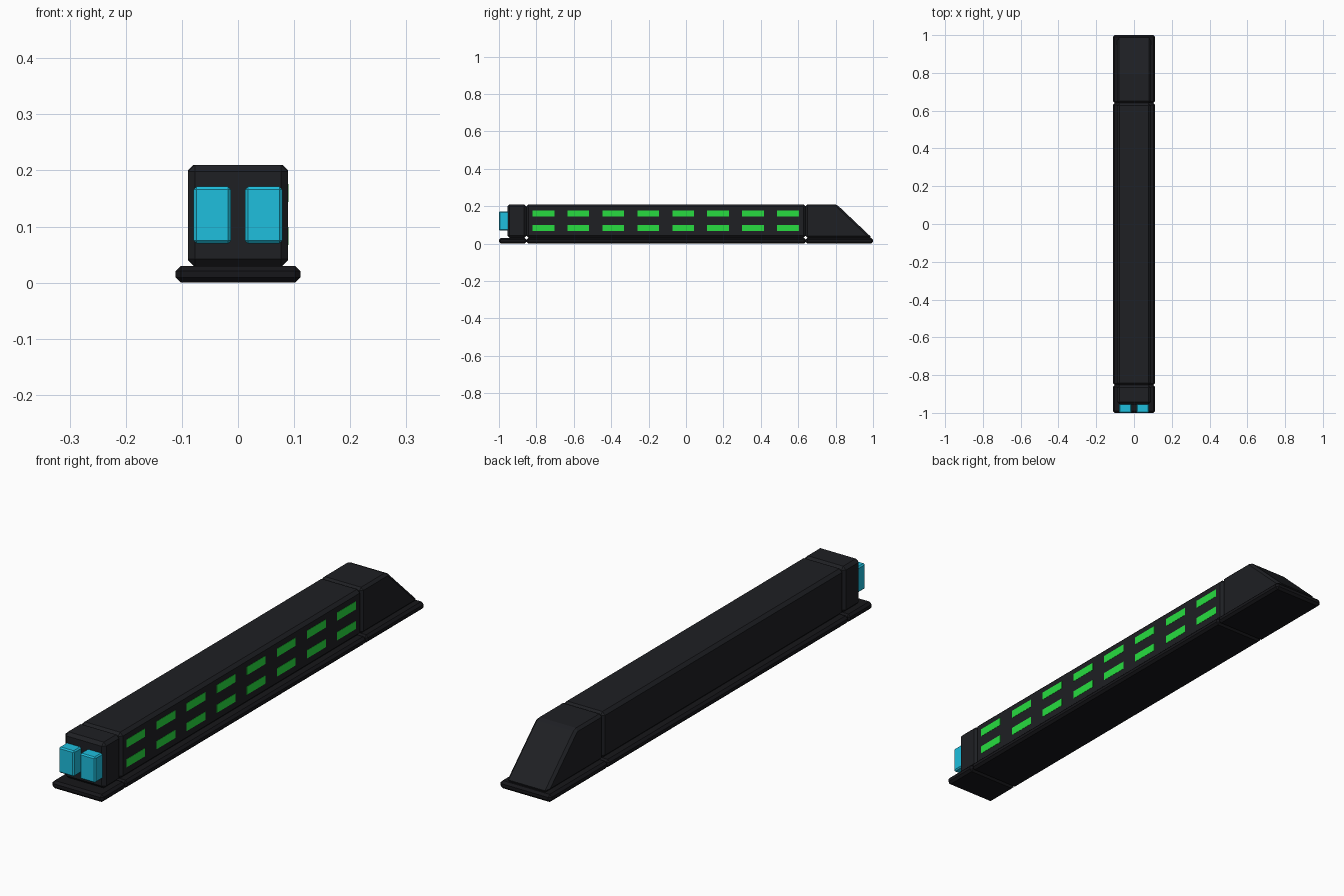
import bpy, bmesh

if "Cube" in bpy.data.objects:
    bpy.data.objects.remove(bpy.data.objects["Cube"])


def material(name, rgb):
    m = bpy.data.materials.new(name)
    m.diffuse_color = (*rgb, 1)
    m.use_nodes = True
    m.node_tree.nodes["Principled BSDF"].inputs["Base Color"].default_value = m.diffuse_color
    return m


BODY = material("charcoal", (0.013, 0.014, 0.017))
BASE = material("black", (0.008, 0.008, 0.010))
BLUE = material("cyan", (0.013, 0.52, 0.73))
GREEN = material("green", (0.02, 0.72, 0.05))


def extrude_profile(name, profile, x0, x1, mat, bevel=0.0):
    """Extrude a (y, z) profile along x and chamfer every edge."""
    bm = bmesh.new()
    face = bm.faces.new([bm.verts.new((x0, y, z)) for y, z in profile])
    ext = bmesh.ops.extrude_face_region(bm, geom=[face])
    verts = [g for g in ext["geom"] if isinstance(g, bmesh.types.BMVert)]
    bmesh.ops.translate(bm, verts=verts, vec=(x1 - x0, 0, 0))
    if bevel:
        bmesh.ops.bevel(bm, geom=bm.edges[:], offset=bevel, segments=1,
                        profile=0.5, affect='EDGES', clamp_overlap=True)
    bmesh.ops.recalc_face_normals(bm, faces=bm.faces[:])
    me = bpy.data.meshes.new(name)
    bm.to_mesh(me)
    bm.free()
    me.materials.append(mat)
    ob = bpy.data.objects.new(name, me)
    bpy.context.collection.objects.link(ob)
    return ob


def box(name, x, y, z, mat, bevel=0.0):
    rect = [(y[0], z[0]), (y[1], z[0]), (y[1], z[1]), (y[0], z[1])]
    return extrude_profile(name, rect, x[0], x[1], mat, bevel)


W, BW = 0.089, 0.111          # half widths of body and base
S0, S1 = -0.853, 0.64         # seams between the three sections

# Base plates, one per section
for name, y in (("front", (-1, S0)), ("middle", (S0, S1)), ("rear", (S1, 1))):
    box(f"{name}_base", (-BW, BW), y, (0, 0.03), BASE, 0.009)

# Body sections
box("front_body", (-W, W), (-0.955, S0), (0.03, 0.21), BODY, 0.012)
box("middle_body", (-W, W), (S0, S1), (0.03, 0.21), BODY, 0.012)

# Sloped tail section
tail = [(S1, 0.03), (0.995, 0.03), (0.805, 0.21), (S1, 0.21)]
extrude_profile("rear_wedge", tail, -W, W, BODY, 0.010)

# Pair of front lights
for side, s in (("left", -1), ("right", 1)):
    x = sorted((s * 0.0125, s * 0.079))
    box(f"{side}_front_light", x, (-1, -0.948), (0.07, 0.171), BLUE, 0.005)

# Two rows of window strips on the right side only
for row, z in (("lower", 0.083), ("upper", 0.160)):
    for i in range(8):
        y = -0.762 + i * 0.1867
        box(f"{row}_window_{i + 1}", (W - 0.004, W + 0.001),
            (y - 0.058, y + 0.058), (z - 0.016, z + 0.016), GREEN)
